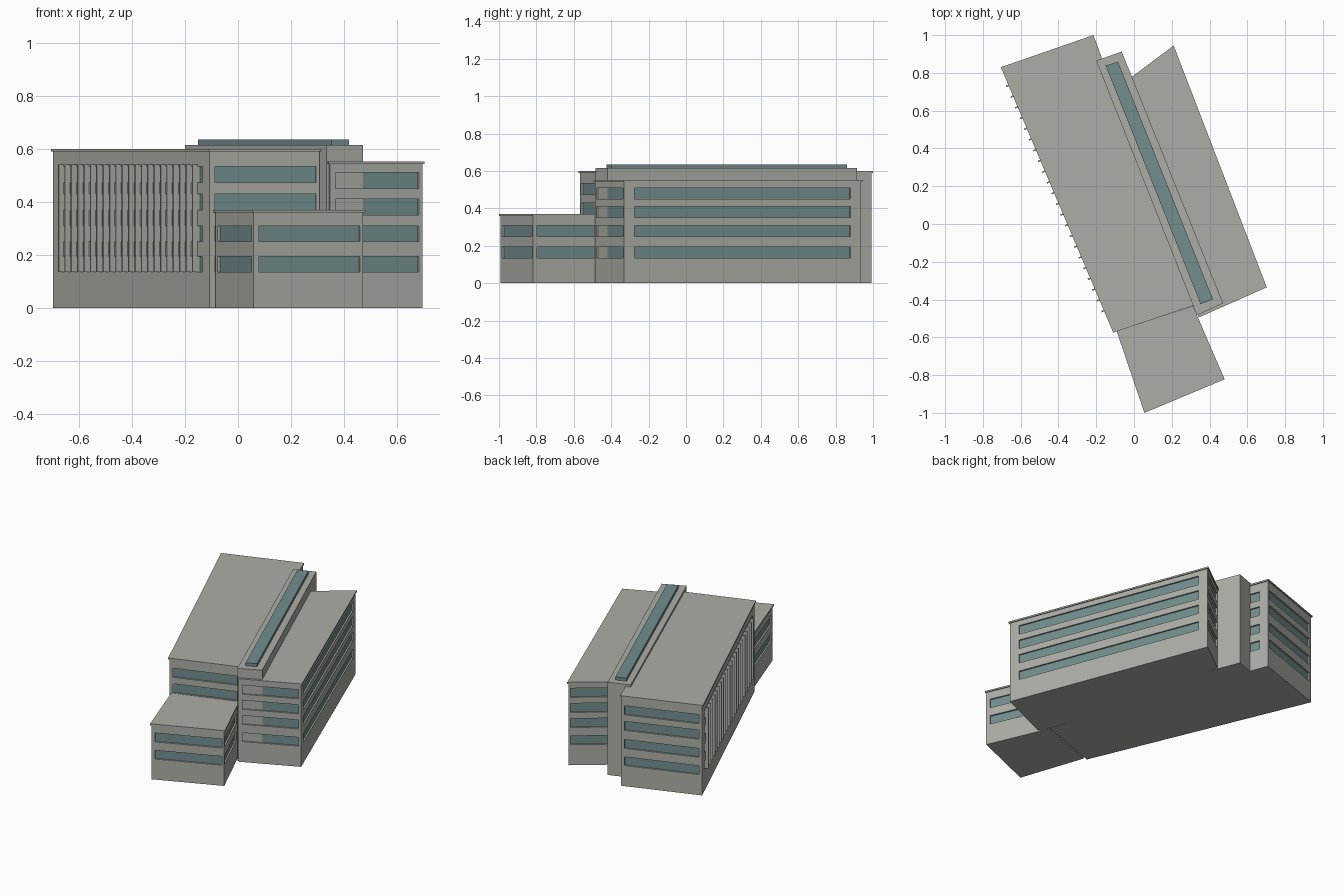
import bpy, bmesh
from mathutils import Vector

if "Cube" in bpy.data.objects:
    bpy.data.objects.remove(bpy.data.objects["Cube"], do_unlink=True)


def make_material(name, color):
    mat = bpy.data.materials.new(name)
    mat.use_nodes = True
    mat.diffuse_color = (*color, 1)
    mat.node_tree.nodes["Principled BSDF"].inputs["Base Color"].default_value = (*color, 1)
    return mat


CONCRETE = make_material("warm grey concrete", (0.42, 0.42, 0.385))
GLASS = make_material("teal glass", (0.17, 0.27, 0.275))


def finish(name, bm, mats):
    mesh = bpy.data.meshes.new(name)
    bm.to_mesh(mesh)
    bm.free()
    for m in mats:
        mesh.materials.append(m)
    obj = bpy.data.objects.new(name, mesh)
    bpy.context.collection.objects.link(obj)
    return obj


def outward(a, b):
    d = (b - a).normalized()
    return Vector((d.y, -d.x))


def shrink(points, dist):
    """Move every side of a counter-clockwise outline inward."""
    pts = [Vector(p) for p in points]
    result = []
    for i, p in enumerate(pts):
        n1 = outward(pts[i - 1], p)
        n2 = outward(p, pts[(i + 1) % len(pts)])
        result.append(p - (n1 + n2) / (1 + n1.dot(n2)) * dist)
    return result


def prism(name, points, z0, z1, mat):
    bm = bmesh.new()
    low = [bm.verts.new((p[0], p[1], z0)) for p in points]
    high = [bm.verts.new((p[0], p[1], z1)) for p in points]
    bm.faces.new(low[::-1])
    bm.faces.new(high)
    for i in range(len(low)):
        j = (i + 1) % len(low)
        bm.faces.new((low[i], low[j], high[j], high[i]))
    return finish(name, bm, [mat])


def windowed_block(name, points, top, bands, spans):
    """Walls with recessed glass bands; spans gives each side's window range."""
    bm = bmesh.new()
    levels = [0] + [z for band in bands for z in band] + [top]
    panes = []
    for i, a in enumerate(points):
        b = points[(i + 1) % len(points)]
        stops = [0, *spans[i], 1] if spans[i] else [0, 1]
        for u in range(len(stops) - 1):
            for v in range(len(levels) - 1):
                p, q = a.lerp(b, stops[u]), a.lerp(b, stops[u + 1])
                face = bm.faces.new([bm.verts.new((*c, z)) for c, z in (
                    (p, levels[v]), (q, levels[v]), (q, levels[v + 1]), (p, levels[v + 1]))])
                if u == 1 and v % 2 == 1:
                    panes.append(face)
    for z, order in ((0, points[::-1]), (top, points)):
        bm.faces.new([bm.verts.new((*p, z)) for p in order])
    bm.normal_update()
    for face in bmesh.ops.extrude_discrete_faces(bm, faces=panes)["faces"]:
        face.normal_update()
        bmesh.ops.translate(bm, verts=face.verts, vec=face.normal * -0.01)
        face.material_index = 1
    bmesh.ops.remove_doubles(bm, verts=bm.verts, dist=0.0001)
    return finish(name, bm, [CONCRETE, GLASS])


def wing(name, outline, top, bands, spans):
    walls = shrink(outline, 0.006)
    windowed_block(name + "_walls", walls, top - 0.01, bands, spans)
    prism(name + "_roof", outline, top - 0.01, top, CONCRETE)
    return walls


# Tall main wing
LOW = [(0.136, 0.194), (0.25, 0.309)]
main = wing("main_wing", [(-0.705, 0.83), (-0.11, -0.575), (0.315, -0.432), (-0.215, 1.0)],
            0.6, LOW + [(0.37, 0.43), (0.473, 0.533)],
            [(0.045, 0.955), (0.05, 0.97), (0.04, 0.96), (0.04, 0.96)])

# Parallel wing on the left side
wing("side_wing", [(-0.01, 0.78), (0.342, -0.495), (0.703, -0.335), (0.21, 0.945)],
     0.553, LOW + [(0.35, 0.41), (0.45, 0.51)],
     [None, (0.06, 0.96), (0.045, 0.955), (0.05, 0.95)])

# Low front annex
wing("front_annex", [(-0.092, -0.567), (0.055, -1.0), (0.48, -0.822), (0.312, -0.434)],
     0.37, LOW, [(0.05, 0.95), (0.05, 0.97), (0.06, 0.9), None])

# Circulation core with its long skylight
prism("central_core", [(-0.2, 0.865), (0.333, -0.483), (0.472, -0.42), (-0.065, 0.913)],
      0, 0.615, CONCRETE)
prism("skylight", [(-0.15, 0.838), (0.353, -0.425), (0.418, -0.398), (-0.085, 0.86)],
      0.6, 0.635, GLASS)

# Vertical sun fins on the right facade
start, end = main[0], main[1]
along = (end - start).normalized()
out = outward(start, end)
COUNT = 22
for i in range(COUNT):
    c = start.lerp(end, 0.065 + 0.855 * i / (COUNT - 1))
    half = along * 0.004
    inner, outer = c - out * 0.01, c + out * 0.02
    prism(f"sun_fin_{i + 1}", [inner - half, outer - half, outer + half, inner + half][::1],
          0.136, 0.54, CONCRETE)
